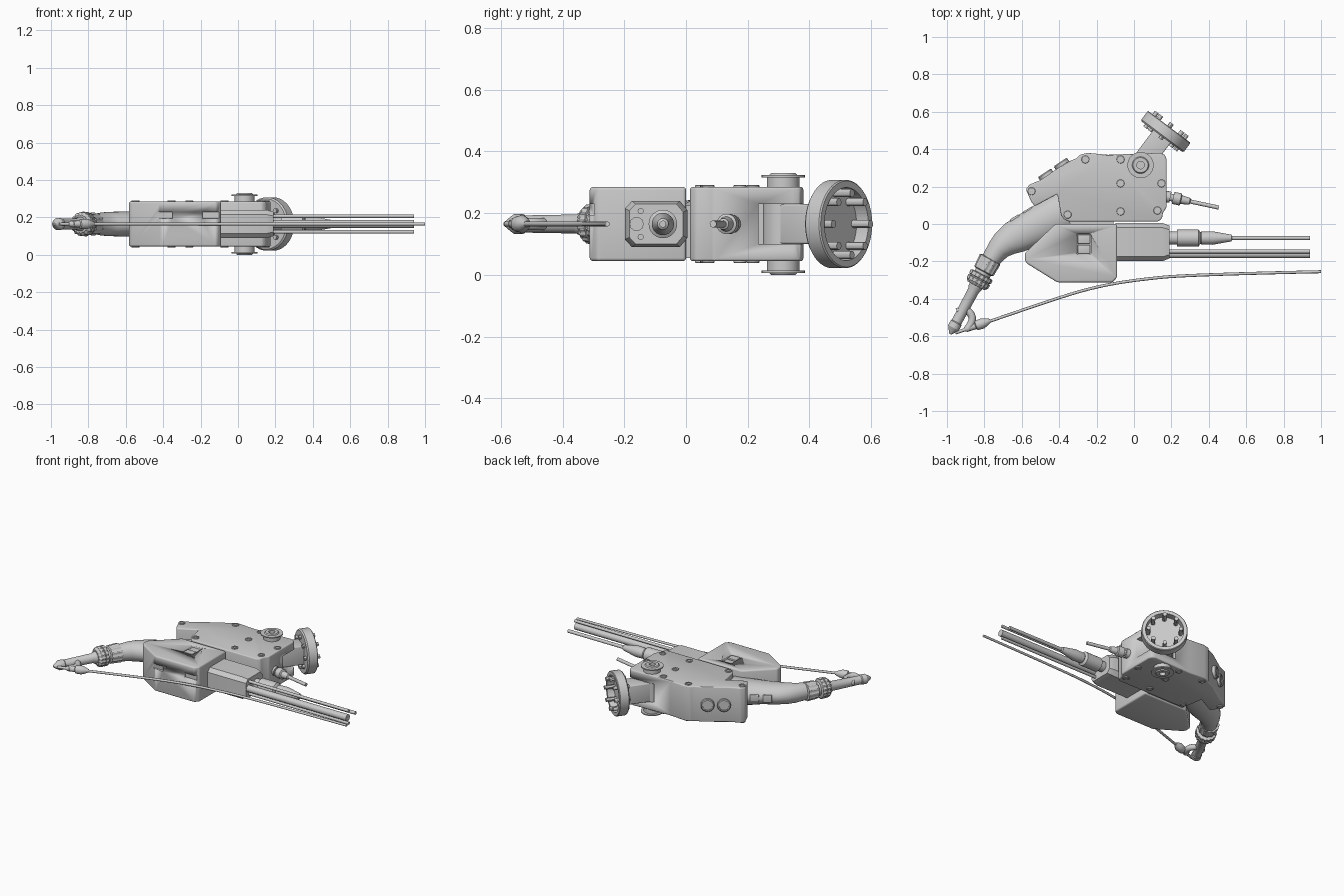
import bpy, bmesh
from math import sin, cos, pi, radians
from mathutils import Vector, Matrix

if "Cube" in bpy.data.objects:
    bpy.data.objects.remove(bpy.data.objects["Cube"])

ZC = 0.165  # mid plane of the whole tool


def finish(name, bm, bevel=0.0, angle=30):
    bmesh.ops.recalc_face_normals(bm, faces=bm.faces)
    me = bpy.data.meshes.new(name)
    bm.to_mesh(me)
    bm.free()
    ob = bpy.data.objects.new(name, me)
    bpy.context.collection.objects.link(ob)
    activate(ob)
    if bevel:
        m = ob.modifiers.new("bevel", 'BEVEL')
        m.width, m.segments, m.limit_method = bevel, 3, 'ANGLE'
        bpy.ops.object.modifier_apply(modifier=m.name)
    bpy.ops.object.shade_smooth_by_angle(angle=radians(angle))
    return ob


def activate(ob):
    bpy.ops.object.select_all(action='DESELECT')
    ob.select_set(True)
    bpy.context.view_layer.objects.active = ob


def prism(name, pts, z0, z1, bevel=0.0):
    bm = bmesh.new()
    f = bm.faces.new([bm.verts.new((x, y, z0)) for x, y in pts])
    up = bmesh.ops.extrude_face_region(bm, geom=[f])['geom']
    bmesh.ops.translate(bm, vec=(0, 0, z1 - z0), verts=[v for v in up if isinstance(v, bmesh.types.BMVert)])
    return finish(name, bm, bevel)


def box(name, c, size, rot=0.0, bevel=0.0):
    bm = bmesh.new()
    bmesh.ops.create_cube(bm, size=1, matrix=Matrix.Translation(c) @ Matrix.Rotation(rot, 4, 'Z')
                          @ Matrix.Diagonal((*size, 1)))
    return finish(name, bm, bevel)


def skin(name, rings):
    bm = bmesh.new()
    vs = [[bm.verts.new(p) for p in r] for r in rings]
    n = len(vs[0])
    for a, b in zip(vs, vs[1:]):
        for i in range(n):
            bm.faces.new((a[i], a[(i + 1) % n], b[(i + 1) % n], b[i]))
    bm.faces.new(vs[0])
    bm.faces.new(vs[-1])
    return finish(name, bm)


def lathe(name, origin, axis, prof, n=32, rib=0.0):
    # prof: (distance along axis, radius); rib makes alternate points shallower
    q = Vector((0, 0, 1)).rotation_difference(Vector(axis).normalized())
    o = Vector(origin)
    return skin(name, [[o + q @ Vector(((r - rib * (i // 2 % 2)) * cos(2 * pi * i / n),
                                        (r - rib * (i // 2 % 2)) * sin(2 * pi * i / n), t))
                        for i in range(n)] for t, r in prof])


def tube(name, pts, r, kind='NURBS'):
    cu = bpy.data.curves.new(name, 'CURVE')
    cu.dimensions, cu.bevel_depth, cu.bevel_resolution, cu.use_fill_caps = '3D', r, 3, True
    s = cu.splines.new(kind)
    s.points.add(len(pts) - 1)
    for p, (x, y, z) in zip(s.points, pts):
        p.co = (x, y, z, 1)
    if kind == 'NURBS':
        s.order_u, s.use_endpoint_u = 3, True
    ob = bpy.data.objects.new(name, cu)
    bpy.context.collection.objects.link(ob)
    activate(ob)
    bpy.ops.object.convert(target='MESH')
    bpy.ops.object.shade_smooth_by_angle(angle=radians(50))


def cut(ob, cutter):
    m = ob.modifiers.new("cut", 'BOOLEAN')
    m.operation, m.object, m.solver = 'DIFFERENCE', cutter, 'EXACT'
    activate(ob)
    bpy.ops.object.modifier_apply(modifier=m.name)
    bpy.data.objects.remove(cutter)


# upper gearbox housing with fork slot for the arm
upper = prism("upper_housing", [(-.578, .185), (-.56, .21), (-.50, .235), (-.36, .33), (-.31, .35), (-.29, .37),
                                (-.25, .38), (-.14, .37), (.14, .38), (.165, .37), (.175, .345), (.175, .09),
                                (.155, .06), (.15, .03), (.13, .013), (-.345, .013), (-.375, .025), (-.39, .05),
                                (-.41, .16), (-.53, .095), (-.55, .12)], .045, .285, .008)
cut(upper, box("slot_cutter", (.09, .335, ZC), (.22, .2, .13)))

# lower housing with switch recess and side slots
lower = prism("lower_housing", [(-.42, 0), (-.09, 0), (-.09, -.285), (-.115, -.312), (-.41, -.312),
                                (-.575, -.21), (-.583, -.19), (-.583, -.155)], .045, .285, .01)
cut(lower, box("switch_cutter", (-.268, -.108, .285), (.078, .115, .03), bevel=.012))
for x, w in ((-.41, .12), (-.14, .1)):
    cut(lower, box("slot_cutter", (x, -.312, .212), (w, .03, .035)))
box("switch_rocker_front", (-.268, -.135, .275), (.066, .048, .018), bevel=.004)
box("switch_rocker_back", (-.268, -.082, .272), (.066, .048, .012), bevel=.004)
box("housing_link", (-.25, .005, .14), (.28, .06, .17))

# cap screws on both faces
for i, (x, y) in enumerate([(-.548, .175), (-.26, .345), (-.072, .345), (-.072, .217), (-.072, .067),
                            (.147, .217), (.125, .072), (-.355, .05)]):
    for s in (1, -1):
        lathe(f"screw_{i}_{'top' if s > 0 else 'bottom'}", (x, y, ZC + s * .118), (0, 0, s),
              [(0, .021), (.006, .021), (.008, .019), (.008, .012), (.004, .012)], 16)

# round buttons on the slanted front face
for i, t in enumerate((.33, .68)):
    lathe(f"front_button_{i}", (-.545 + t * .24, .20 + t * .165, ZC), (-.56, .83, 0),
          [(0, .042), (.018, .042), (.023, .037), (.023, .03), (.018, .03)])

# pivot hubs and arm
for s in (1, -1):
    lathe(f"pivot_hub_{'top' if s > 0 else 'bottom'}", (.035, .315, ZC + s * .115), (0, 0, s),
          [(0, .053), (.036, .053), (.036, .07), (.043, .07), (.043, .045), (.05, .04), (.05, .02), (.03, .02)])
lathe("arm_knuckle", (.035, .315, .1), (0, 0, 1), [(0, .066), (.13, .066)])
D = Vector((.6, .8, 0))
P = Vector((.035, .315, ZC))
box("arm", P + D * .1, (.2, .115, .128), math_rot := .9273, .006)

# mounting flange with bolts
lathe("flange", P + D * .19, D, [(0, .135), (.008, .143), (.062, .143), (.066, .139), (.066, .118), (.02, .116)], 64)
side = Vector((-.8, .6, 0))
for i in range(8):
    a = 2 * pi * i / 8
    off = (side * cos(a) + Vector((0, 0, 1)) * sin(a)) * .1
    lathe(f"flange_bolt_{i}", P + D * .175 + off, D, [(0, .013), (.104, .013)], 12)

# neck
neck = []
for x, y, ang, a, b in [(-.366, .067, -68, .118, .085), (-.48, .01, -65, .106, .076), (-.567, -.035, -62, .097, .068),
                        (-.64, -.073, -55, .09, .066), (-.69, -.105, -46, .075, .065),
                        (-.725, -.136, -38, .062, .062), (-.767, -.195, -28, .05, .054)]:
    w = Vector((cos(radians(ang)), sin(radians(ang)), 0))
    neck.append([Vector((x, y, ZC)) + w * a * cos(2 * pi * i / 32) + Vector((0, 0, b * sin(2 * pi * i / 32)))
                 for i in range(32)])
skin("neck", neck)
for i, (x, y) in enumerate([(-.565, .068), (-.635, .027)]):
    box(f"neck_button_{i}", (x, y, ZC), (.055, .025, .05), radians(31), .005)

# torch collars, nozzle and tip
A, T = Vector((-.767, -.185, ZC)), Vector((-.472, -.882, 0))
lathe("upper_collar", A, T, [(0, .05), (.005, .062), (.075, .058), (.08, .05)], 48, .004)
lathe("collar_core", A, T, [(.05, .045), (.12, .045)])
lathe("knurled_collar", A, T, [(.095, .055), (.1, .066), (.12, .066), (.122, .06), (.128, .06), (.13, .066),
                               (.15, .064), (.165, .05)], 64, .004)
lathe("nozzle", A, T, [(.15, .04), (.18, .036), (.19, .031), (.385, .028), (.39, .032), (.42, .032),
                       (.435, .022), (.458, .006)])

# wire guide and filler wire
tube("guide_bracket", [(-.945, -.47, ZC), (-.905, -.45, ZC), (-.865, -.485, ZC), (-.865, -.53, ZC),
                       (-.89, -.56, ZC)], .02)
W = Vector((.93, .33, 0))
lathe("guide_body", (-.905, -.565, ZC), W, [(0, .01), (.01, .016), (.06, .018), (.065, .026), (.1, .028),
                                            (.12, .022), (.145, .01)], 20)
tube("filler_wire_tip", [(-.955, -.582, ZC), (-.8, -.53, ZC)], .009, 'POLY')
tube("filler_wire", [(-.8, -.53, ZC), (-.4, -.392, ZC), (-.2, -.335, ZC), (0, -.3, ZC), (.3, -.27, ZC),
                     (1, -.255, ZC)], .008)

# rear handle block, an eight sided section along x
rings = []
for x, k in [(-.1, 1), (.155, 1), (.19, .86)]:
    rings.append([Vector((x, -.095 + k * y, ZC + k * z)) for y, z in
                  [(.1, -.045), (.1, .045), (.075, .075), (-.08, .075), (-.103, .05), (-.103, -.05),
                   (-.08, -.075), (.075, -.075)]])
skin("rear_handle", rings)

# cable gland with cable
lathe("cable_gland", (.18, -.075, ZC), (1, 0, 0), [(0, .034), (.05, .034), (.05, .046), (.165, .046), (.17, .038),
                                                   (.175, .03), (.18, .034), (.24, .036), (.34, .018),
                                                   (.345, .011), (.762, .011)])
# hose bundle
for i, (y, z, r) in enumerate([(-.16, ZC, .023), (-.147, .123, .01), (-.147, .207, .01)]):
    tube(f"hose_{i}", [(.17, y, z), (.942, y, z)], r, 'POLY')

# side connector
lathe("side_connector", (.165, .149, ZC), (.978, -.208, 0), [(0, .03), (.03, .03), (.03, .02), (.045, .02), (.045, .033),
                                                            (.085, .033), (.09, .024), (.135, .018), (.14, .011),
                                                            (.295, .011)], 24)
